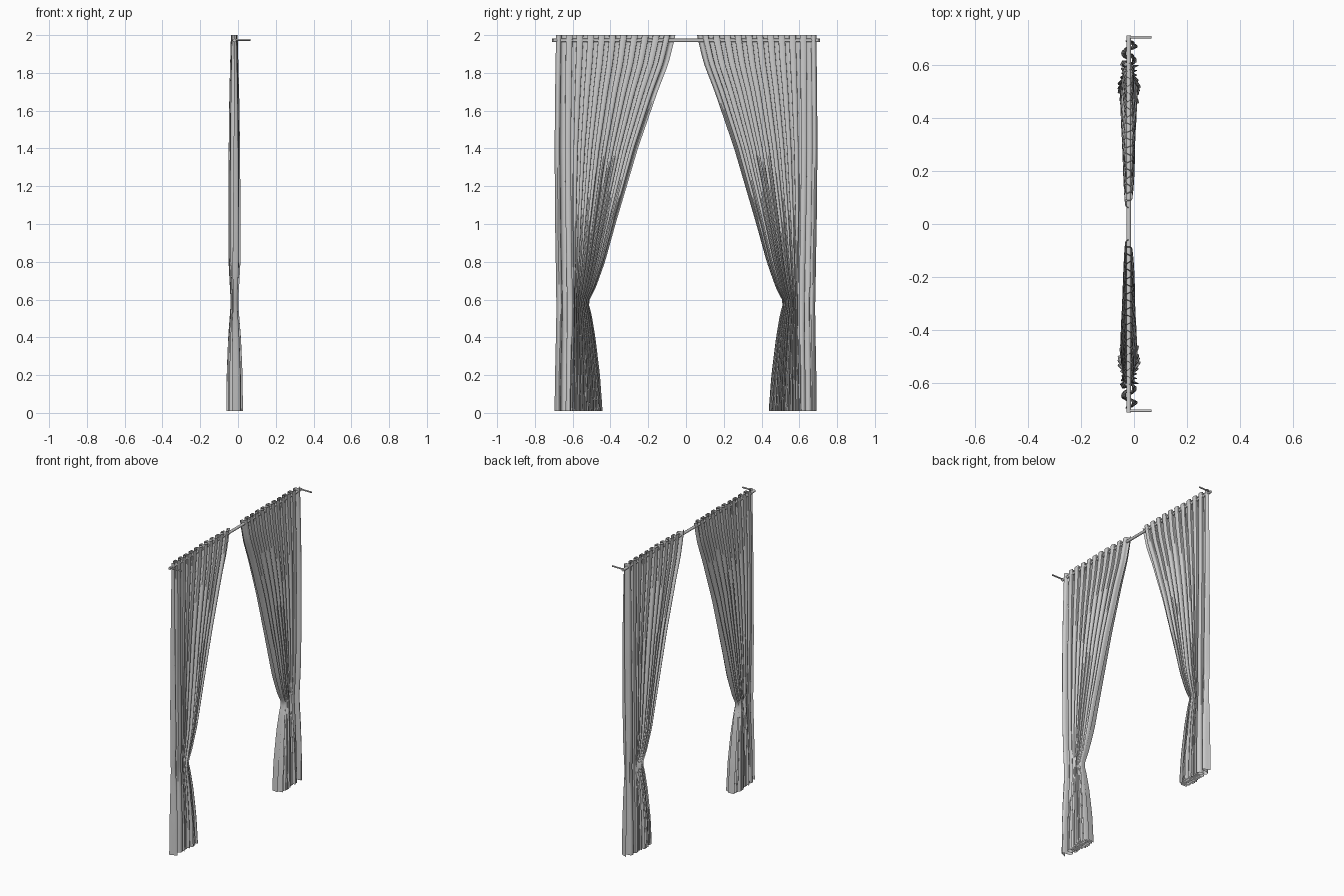
import bpy
import math
import random

cube = bpy.data.objects.get("Cube")
if cube:
    bpy.data.objects.remove(cube, do_unlink=True)


def make_material(name, value):
    mat = bpy.data.materials.new(name)
    mat.use_nodes = True
    color = (value, value, value, 1)
    mat.diffuse_color = color
    mat.node_tree.nodes["Principled BSDF"].inputs["Base Color"].default_value = color
    return mat


fabric = make_material("light grey", 0.6)

# Height keys: z, inner edge, outer edge, fold depth
KEYS = [(0, 0.435, 0.69, 0.042), (0.2, 0.45, 0.688, 0.040), (0.4, 0.475, 0.684, 0.032),
        (0.53, 0.497, 0.682, 0.022), (0.59, 0.515, 0.682, 0.018), (0.65, 0.478, 0.684, 0.022),
        (0.8, 0.425, 0.686, 0.030), (1.0, 0.37, 0.69, 0.031), (1.4, 0.253, 0.694, 0.029),
        (1.7, 0.15, 0.692, 0.025), (1.85, 0.092, 0.69, 0.021), (2.0, 0.055, 0.688, 0.017)]
FOLDS = 11
COLS = FOLDS * 16
ROWS = 64
CENTRE_X = -0.02


def keyed(z, column):
    for a, b in zip(KEYS, KEYS[1:]):
        if z <= b[0]:
            t = max(0, (z - a[0]) / (b[0] - a[0]))
            return a[column] + (b[column] - a[column]) * t
    return KEYS[-1][column]


def smooth(z, column):
    return sum(keyed(z + d * 0.02, column) for d in (-1, 0, 1)) / 3


def finish(obj):
    obj.data.materials.append(fabric)
    bpy.ops.object.select_all(action="DESELECT")
    obj.select_set(True)
    bpy.context.view_layer.objects.active = obj
    bpy.ops.object.shade_smooth_by_angle(angle=math.radians(40))


def make_curtain(name, side, seed):
    rng = random.Random(seed)
    depth = [rng.uniform(0.65, 1.1) for _ in range(FOLDS + 2)]
    lean = [rng.uniform(-1, 1) for _ in range(FOLDS + 2)]
    verts, faces = [], []
    for r in range(ROWS + 1):
        z = 0.01 + 1.99 * r / ROWS
        inner, outer, amp = (smooth(z, c) for c in (1, 2, 3))
        lower = 1 - z / 2
        # The outer strip hangs straight; the rest gathers towards the tie
        split = 0.15
        hang = outer - 0.092
        for c in range(COLS + 1):
            u = c / COLS
            if u < split:
                y = outer + (hang - outer) * u / split
                spacing = (outer - hang) / (split * FOLDS)
            else:
                y = hang + (inner - hang) * (u - split) / (1 - split)
                spacing = (hang - inner) / ((1 - split) * FOLDS)
            k = u * FOLDS
            i, f = int(k), k - int(k)
            d = depth[i] + (depth[i + 1] - depth[i]) * f
            s = lean[i] + (lean[i + 1] - lean[i]) * f
            phase = 2 * math.pi * k
            edge = min(1, u * 10, (1 - u) * 10)
            x = CENTRE_X + amp * d * math.sin(phase + s * 0.5 * lower)
            x += 0.006 * s * lower * math.sin(phase * 2 + z * 2)
            y += edge * spacing * (0.17 * math.sin(phase * 2) + 0.25 * s * lower)
            verts.append((x, side * y - (0.006 * lower if side < 0 else -0.002), z))
    stride = COLS + 1
    for r in range(ROWS):
        for c in range(COLS):
            a = r * stride + c
            quad = (a, a + 1, a + stride + 1, a + stride)
            faces.append(quad if side < 0 else quad[::-1])
    mesh = bpy.data.meshes.new(name)
    mesh.from_pydata(verts, [], faces)
    obj = bpy.data.objects.new(name, mesh)
    bpy.context.collection.objects.link(obj)
    finish(obj)


def make_bar(name, radius, length, location, rotation):
    bpy.ops.mesh.primitive_cylinder_add(vertices=16, radius=radius, depth=length,
                                        location=location, rotation=rotation)
    obj = bpy.context.object
    obj.name = name
    finish(obj)


# Tied-back drapes
make_curtain("curtain_near", -1, 4)
make_curtain("curtain_far", 1, 4)

# Rod and wall brackets
ROD_Z = 1.972
quarter = math.pi / 2
make_bar("curtain_rod", 0.009, 1.42, (CENTRE_X, 0, ROD_Z), (quarter, 0, 0))
for label, side in (("near", -1), ("far", 1)):
    make_bar("wall_bracket_" + label, 0.005, 0.085,
             (0.0225, side * 0.703, ROD_Z + 0.003), (0, quarter, 0))
